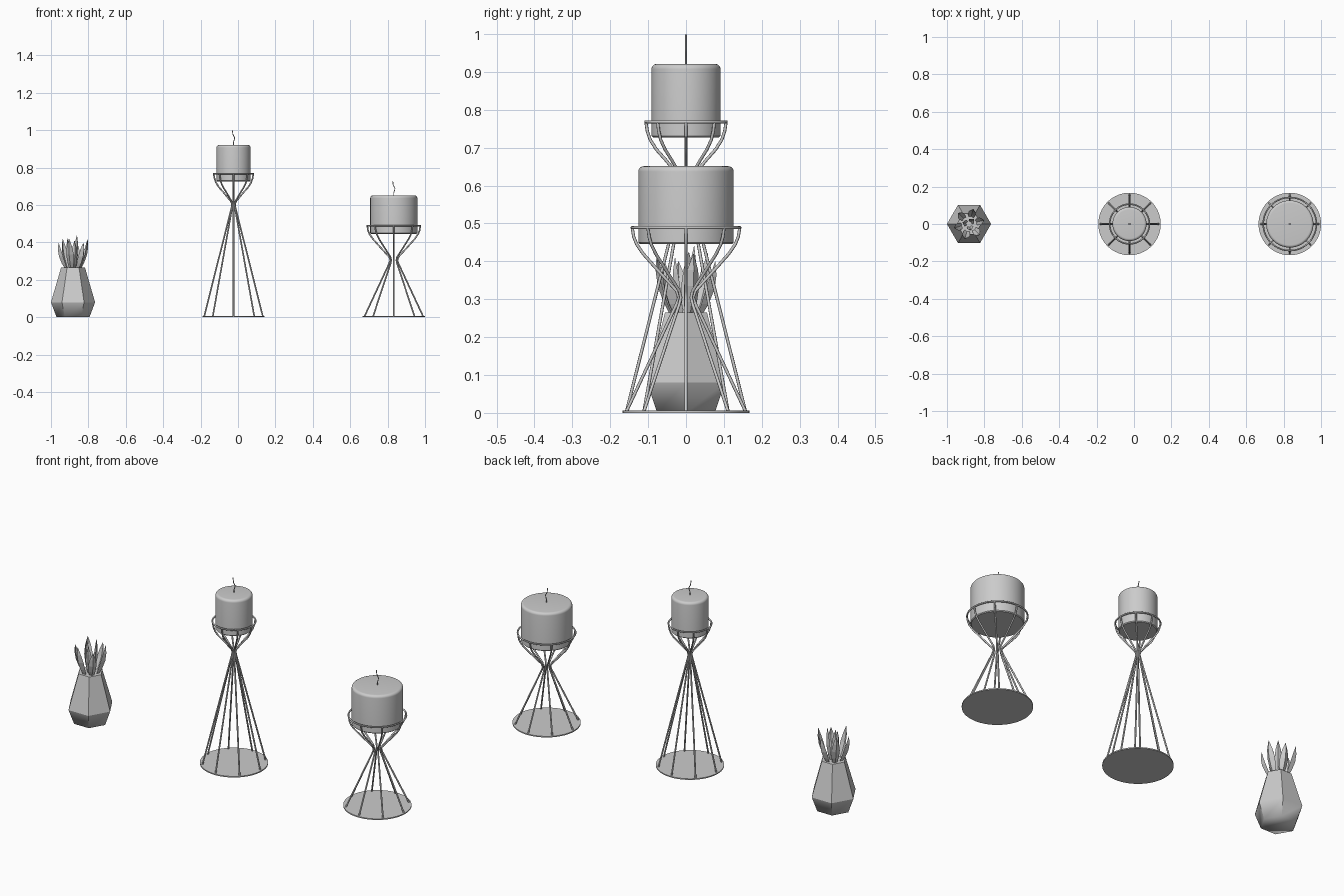
import bpy, bmesh
from math import sin, cos, pi, radians
from mathutils import Vector, Matrix

old = bpy.data.objects.get("Cube")
if old:
    bpy.data.objects.remove(old, do_unlink=True)

grey = bpy.data.materials.new("plain grey")
grey.use_nodes = True
grey.diffuse_color = (0.6, 0.6, 0.6, 1)
grey.node_tree.nodes["Principled BSDF"].inputs["Base Color"].default_value = (0.6, 0.6, 0.6, 1)


def add_mesh(name, bm, x, smooth_angle=None):
    bmesh.ops.recalc_face_normals(bm, faces=bm.faces)
    mesh = bpy.data.meshes.new(name)
    bm.to_mesh(mesh)
    bm.free()
    mesh.materials.append(grey)
    obj = bpy.data.objects.new(name, mesh)
    bpy.context.collection.objects.link(obj)
    obj.location.x = x
    if smooth_angle:
        bpy.ops.object.select_all(action='DESELECT')
        obj.select_set(True)
        bpy.context.view_layer.objects.active = obj
        bpy.ops.object.shade_smooth_by_angle(angle=radians(smooth_angle))
    return obj


def lathe(profile, sides):
    """Closed solid of revolution from (radius, z) points."""
    bm = bmesh.new()
    rings = [[bm.verts.new((r * cos(2 * pi * i / sides), r * sin(2 * pi * i / sides), z))
              for i in range(sides)] for r, z in profile]
    for low, high in zip(rings, rings[1:]):
        for i in range(sides):
            j = (i + 1) % sides
            bm.faces.new((low[i], low[j], high[j], high[i]))
    bm.faces.new(rings[0])
    bm.faces.new(rings[-1])
    return bm


def tube(name, paths, x, radius, cyclic=False):
    """Round wires along smooth or straight point lists."""
    curve = bpy.data.curves.new(name, 'CURVE')
    curve.dimensions = '3D'
    curve.bevel_depth = radius
    curve.bevel_resolution = 2
    curve.use_fill_caps = True
    for path in paths:
        spline = curve.splines.new('POLY')
        spline.points.add(len(path) - 1)
        for point, co in zip(spline.points, path):
            point.co = (*co, 1)
        spline.use_cyclic_u = cyclic
        spline.use_smooth = True
    curve.materials.append(grey)
    obj = bpy.data.objects.new(name, curve)
    obj.location.x = x
    bpy.context.collection.objects.link(obj)


def candle_holder(name, x, rod, candle_r, candle_low, candle_top):
    ring_r, ring_z = rod[-1]
    # Base plate
    add_mesh(name + "_base", lathe([(0.167, 0), (0.167, 0.006)], 64), x, 30)
    # Eight bent rods
    turns = [2 * pi * i / 8 for i in range(8)]
    tube(name + "_rods", [[(r * cos(a), r * sin(a), z) for r, z in rod] for a in turns], x, 0.0042)
    # Top ring
    circle = [2 * pi * i / 64 for i in range(64)]
    tube(name + "_ring", [[(ring_r * cos(a), ring_r * sin(a), ring_z) for a in circle]],
         x, 0.0042, True)
    # Candle with a rounded upper rim
    b = 0.014
    rim = [(candle_r - b + b * cos(a), candle_top - b + b * sin(a))
           for a in (i * pi / 12 for i in range(7))]
    body = [(candle_r - 0.004, candle_low), (candle_r, candle_low + 0.004)] + rim
    add_mesh(name + "_candle", lathe(body, 64), x, 40)
    # Wick
    wick = [(0, -0.005), (0, 0.015), (0.005, 0.03), (0.006, 0.04), (-0.003, 0.055), (-0.006, 0.078)]
    tube(name + "_wick", [[(dx, 0, candle_top + dz) for dx, dz in wick]], x, 0.0022)


candle_holder("tall_holder", -0.024,
              [(0.157, 0.004), (0.012, 0.58), (0.008, 0.6), (0.012, 0.617), (0.054, 0.668),
               (0.078, 0.695), (0.094, 0.72), (0.102, 0.743), (0.106, 0.768)],
              0.091, 0.727, 0.921)
candle_holder("short_holder", 0.833,
              [(0.157, 0.004), (0.025, 0.287), (0.019, 0.305), (0.025, 0.322), (0.082, 0.385),
               (0.113, 0.42), (0.13, 0.445), (0.138, 0.465), (0.142, 0.489)],
              0.126, 0.446, 0.651)

# Faceted pot, softly shaded underneath
POT_X = -0.882
bm = lathe([(0.088, 0), (0.118, 0.08), (0.064, 0.265)], 6)
for face in bm.faces:
    face.smooth = face.calc_center_median().z < 0.06
for edge in bm.edges:
    edge.smooth = all(v.co.z < 0.01 for v in edge.verts)
add_mesh("pot", bm, POT_X)


def leaf(bm, turn, base_r, tip_r, tip_z, width):
    """Pointed leaf with a creased middle, curving outward."""
    low = 0.25
    spin = Matrix.Rotation(turn, 3, 'Z')
    rows = []
    for t, w in ((0, 0.45), (0.25, 0.85), (0.5, 1), (0.75, 0.7), (1, 0.03)):
        r = base_r + (tip_r - base_r) * (1.5 * t - 0.5 * t * t)
        z = low + (tip_z - low) * t
        half = width * w / 2
        section = ((r - half * 0.1, -half), (r + half * 0.75, 0),
                   (r - half * 0.1, half), (r + half * 0.35, 0))
        rows.append([bm.verts.new(spin @ Vector((px, py, z))) for px, py in section])
    for a, b in zip(rows, rows[1:]):
        for i in range(4):
            j = (i + 1) % 4
            bm.faces.new((a[i], a[j], b[j], b[i]))
    bm.faces.new(rows[0])
    bm.faces.new(rows[-1])


# Succulent leaves: an outer whorl and a tighter inner one
bm = bmesh.new()
for i in range(6):
    leaf(bm, 2 * pi * i / 6 + 0.25, 0.032, 0.08, 0.42 - 0.02 * (i % 2), 0.042)
for i in range(3):
    leaf(bm, 2 * pi * i / 3 + 0.8, 0.01, 0.03, 0.44 - 0.015 * i, 0.036)
add_mesh("succulent_leaves", bm, POT_X)
